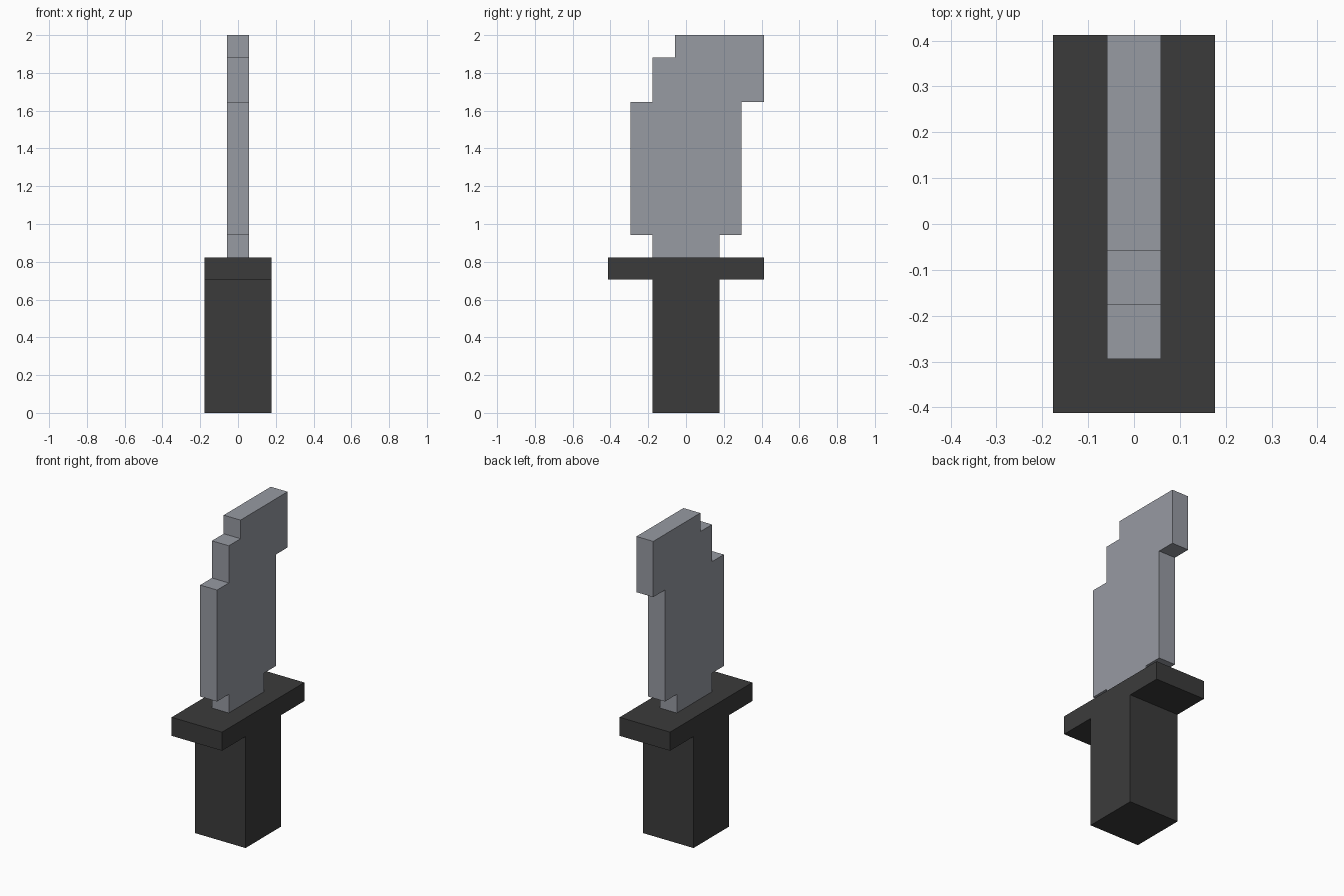
import bpy
import bmesh

cube = bpy.data.objects.get("Cube")
if cube:
    bpy.data.objects.remove(cube, do_unlink=True)

U = 2 / 17  # block size: the knife is 17 blocks tall


def make_material(name, color):
    mat = bpy.data.materials.new(name)
    mat.use_nodes = True
    mat.diffuse_color = color
    mat.node_tree.nodes["Principled BSDF"].inputs["Base Color"].default_value = color
    return mat


def extrude_profile(name, profile, width, mat):
    """Extrude a (y, z) outline, given in blocks, symmetrically along x."""
    bm = bmesh.new()
    verts = [bm.verts.new((-width / 2 * U, y * U, z * U)) for y, z in profile]
    face = bm.faces.new(verts)
    result = bmesh.ops.extrude_face_region(bm, geom=[face])
    moved = [g for g in result["geom"] if isinstance(g, bmesh.types.BMVert)]
    bmesh.ops.translate(bm, verts=moved, vec=(width * U, 0, 0))
    bmesh.ops.recalc_face_normals(bm, faces=bm.faces)
    mesh = bpy.data.meshes.new(name)
    bm.to_mesh(mesh)
    bm.free()
    mesh.materials.append(mat)
    obj = bpy.data.objects.new(name, mesh)
    bpy.context.collection.objects.link(obj)
    return obj


def rectangle(y, z0, z1):
    return [(-y, z0), (y, z0), (y, z1), (-y, z1)]


steel = make_material("steel grey", (0.31, 0.325, 0.365, 1))
charcoal = make_material("charcoal", (0.044, 0.044, 0.044, 1))

# Handle and crossguard
extrude_profile("grip", rectangle(1.5, 0, 6), 3, charcoal)
extrude_profile("guard", rectangle(3.5, 6, 7), 3, charcoal)

# Stepped blade, hooked towards the back at the tip
blade_outline = [
    (-1.5, 7), (1.5, 7), (1.5, 8), (2.5, 8), (2.5, 14), (3.5, 14), (3.5, 17),
    (-0.5, 17), (-0.5, 16), (-1.5, 16), (-1.5, 14), (-2.5, 14), (-2.5, 8), (-1.5, 8),
]
extrude_profile("blade", blade_outline, 1, steel)
